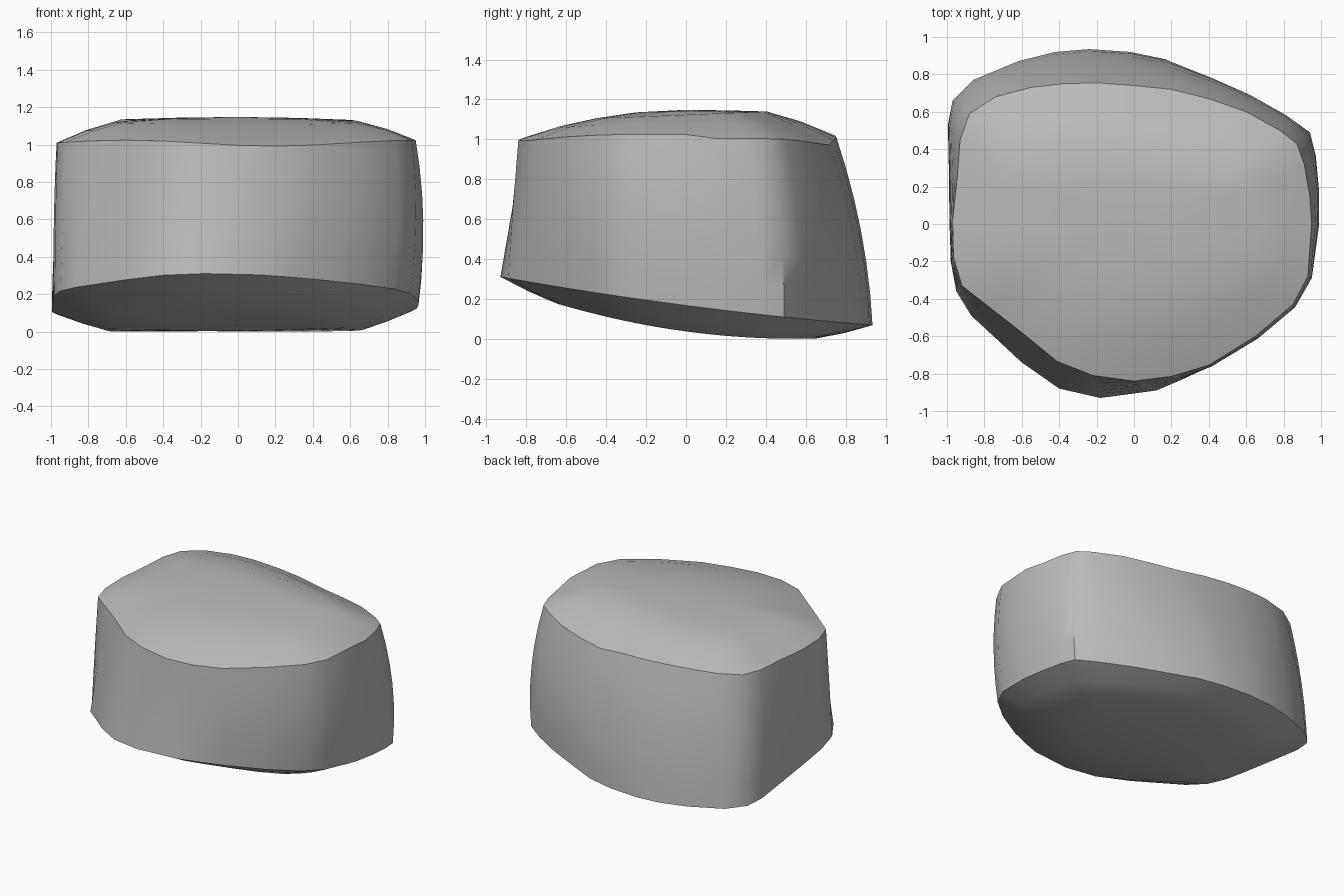
import bpy
import bmesh
from math import cos
from mathutils import Vector

default_cube = bpy.data.objects.get("Cube")
if default_cube:
    bpy.data.objects.remove(default_cube, do_unlink=True)

# Matching plan outlines, counterclockwise from +x
TOP_OUTLINE = [
    (.95, 0), (.94, .15), (.91, .32), (.87, .43), (.78, .5), (.6, .6), (.4, .67),
    (.2, .72), (0, .74), (-.2, .755), (-.38, .75), (-.55, .73), (-.74, .68),
    (-.88, .59), (-.93, .45), (-.945, .25), (-.97, .02), (-.965, -.18),
    (-.92, -.33), (-.78, -.44), (-.6, -.58), (-.41, -.735), (-.22, -.81),
    (0, -.84), (.2, -.815), (.4, -.755), (.65, -.6), (.85, -.43), (.93, -.28)]
BOTTOM_OUTLINE = [
    (.965, 0), (.965, .2), (.955, .37), (.93, .49), (.8, .58), (.6, .69), (.4, .78),
    (.17, .88), (-.02, .92), (-.24, .935), (-.42, .92), (-.62, .87), (-.86, .77),
    (-.97, .66), (-.995, .53), (-.99, .3), (-.985, 0), (-.98, -.2),
    (-.95, -.36), (-.87, -.49), (-.6, -.74), (-.4, -.88), (-.18, -.93),
    (.12, -.89), (.26, -.83), (.42, -.75), (.65, -.6), (.83, -.44), (.92, -.28)]


def top_rim_height(x, y):
    return 1.008 + .016 * cos(4 * (x + .6)) - (.02 if x > 0 and y > 0 else 0)


def bottom_rim_height(x, y):
    return .167 - .13 * y + .026 * y * y


def belly_height(x, y):
    return .037 - .135 * y + .125 * y * y


def ring_from(outline, height, sx=1, sy=1):
    return [Vector((x * sx, y * sy, height(x * sx, y * sy))) for x, y in outline]


def blend(ring_a, ring_b, factor, lift=0):
    return [a.lerp(b, factor) + Vector((0, 0, lift)) for a, b in zip(ring_a, ring_b)]


def wall_ring(lower, upper, factor):
    # The side wall swells most toward the left and the back
    ring = []
    for point in blend(lower, upper, factor):
        out = Vector((point.x, point.y, 0)).normalized()
        swell = .02 + .013 * out.x + .018 * out.y
        ring.append(point + out * swell * 4 * factor * (1 - factor))
    return ring


def loft(name, rings, low_centre, high_centre, material):
    bm = bmesh.new()
    loops = [[bm.verts.new(p) for p in ring] for ring in rings]
    count = len(loops[0])
    for lower, upper in zip(loops, loops[1:]):
        for i in range(count):
            j = (i + 1) % count
            bm.faces.new((lower[i], lower[j], upper[j], upper[i]))
    low, high = bm.verts.new(low_centre), bm.verts.new(high_centre)
    for i in range(count):
        j = (i + 1) % count
        bm.faces.new((low, loops[0][j], loops[0][i]))
        bm.faces.new((high, loops[-1][i], loops[-1][j]))
    bmesh.ops.recalc_face_normals(bm, faces=bm.faces[:])
    mesh = bpy.data.meshes.new(name)
    bm.to_mesh(mesh)
    bm.free()
    mesh.materials.append(material)
    obj = bpy.data.objects.new(name, mesh)
    bpy.context.collection.objects.link(obj)
    return obj


stone = bpy.data.materials.new("grey_stone")
stone.use_nodes = True
stone.diffuse_color = (.5, .5, .5, 1)
stone.node_tree.nodes["Principled BSDF"].inputs["Base Color"].default_value = (.5, .5, .5, 1)

# Rims, rounded belly and domed plateau
top_rim = ring_from(TOP_OUTLINE, top_rim_height)
bottom_rim = ring_from(BOTTOM_OUTLINE, bottom_rim_height)
belly = ring_from(BOTTOM_OUTLINE, belly_height, .7, .7)
belly_core = ring_from(BOTTOM_OUTLINE, belly_height, .4, .4)
plateau = ring_from(TOP_OUTLINE, lambda x, y: 1.123 + .04 * y, .68, .54)
plateau_core = ring_from(TOP_OUTLINE, lambda x, y: 1.14 + .02 * y, .38, .3)

rings = [belly_core, belly, blend(belly, bottom_rim, .5, -.006), bottom_rim]
rings += [wall_ring(bottom_rim, top_rim, k / 6) for k in range(1, 6)]
rings += [top_rim, blend(top_rim, plateau, .5, .01), plateau, plateau_core]

body = loft("stone_body", rings, (0, 0, belly_height(0, 0)), (0, 0, 1.148), stone)

# Smooth surfaces with crisp rims
bpy.ops.object.select_all(action='DESELECT')
body.select_set(True)
bpy.context.view_layer.objects.active = body
bpy.ops.object.shade_smooth_by_angle(angle=.7)
